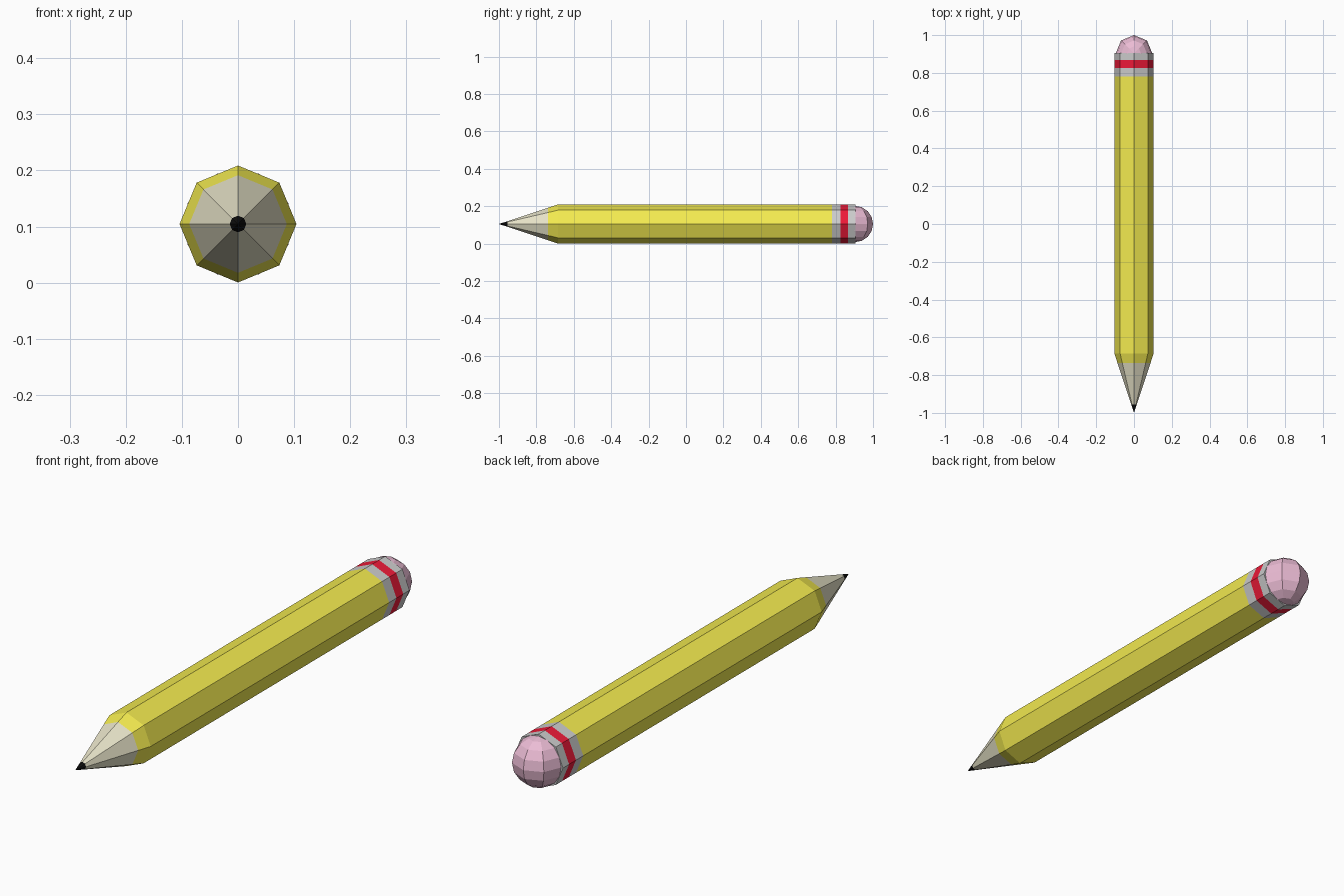
import bpy, bmesh
from math import sin, cos, pi
from mathutils import Matrix

if "Cube" in bpy.data.objects:
    bpy.data.objects.remove(bpy.data.objects["Cube"])

SIDES, CZ, R = 8, 0.1045, 0.1042


def finish(name, bm, color):
    bmesh.ops.recalc_face_normals(bm, faces=bm.faces)
    me = bpy.data.meshes.new(name)
    bm.to_mesh(me)
    bm.free()
    mat = bpy.data.materials.new(name + "_paint")
    mat.diffuse_color = (*color, 1)
    mat.use_nodes = True
    mat.node_tree.nodes["Principled BSDF"].inputs["Base Color"].default_value = mat.diffuse_color
    me.materials.append(mat)
    ob = bpy.data.objects.new(name, me)
    bpy.context.collection.objects.link(ob)


def octagon_tube(name, profile, color, cap_end=False):
    """Octagonal sleeve along y from (y, radius) pairs; radius 0 is a point."""
    bm = bmesh.new()
    rings = []
    for y, r in profile:
        n = SIDES if r > 0 else 1
        rings.append([bm.verts.new((r * cos(2 * pi * i / SIDES), y,
                                    CZ + r * sin(2 * pi * i / SIDES))) for i in range(n)])
    for a, b in zip(rings, rings[1:]):
        for i in range(SIDES):
            j = (i + 1) % SIDES
            if len(a) == 1:
                bm.faces.new((a[0], b[i], b[j]))
            else:
                bm.faces.new((a[i], a[j], b[j], b[i]))
    if cap_end:
        bm.faces.new(rings[-1])
    finish(name, bm, color)


def cone_r(y):
    return R * (y + 1) / 0.315


# Sharpened end and painted barrel
octagon_tube("lead_tip", [(-1, 0), (-0.955, cone_r(-0.955))], (0.005, 0.005, 0.005))
octagon_tube("sharpened_wood", [(y, cone_r(y)) for y in (-0.955, -0.737)], (0.80, 0.77, 0.58))
octagon_tube("barrel", [(-0.737, cone_r(-0.737)), (-0.685, R), (0.78, R)], (0.90, 0.83, 0.08))

# Ferrule bands
silver, red = (0.85, 0.87, 0.86), (0.85, 0.01, 0.04)
octagon_tube("ferrule_front", [(0.78, R), (0.825, R)], silver)
octagon_tube("ferrule_stripe", [(0.825, R), (0.867, R)], red)
octagon_tube("ferrule_back", [(0.867, R), (0.905, R)], silver, cap_end=True)

# Faceted eraser dome, poles up and down
bm = bmesh.new()
bmesh.ops.create_uvsphere(bm, u_segments=8, v_segments=8, radius=0.097,
                          matrix=Matrix.Translation((0, 0.903, CZ)))
bmesh.ops.bisect_plane(bm, geom=bm.verts[:] + bm.edges[:] + bm.faces[:],
                       plane_co=(0, 0.895, 0), plane_no=(0, -1, 0), clear_outer=True)
finish("eraser", bm, (0.83, 0.50, 0.66))
